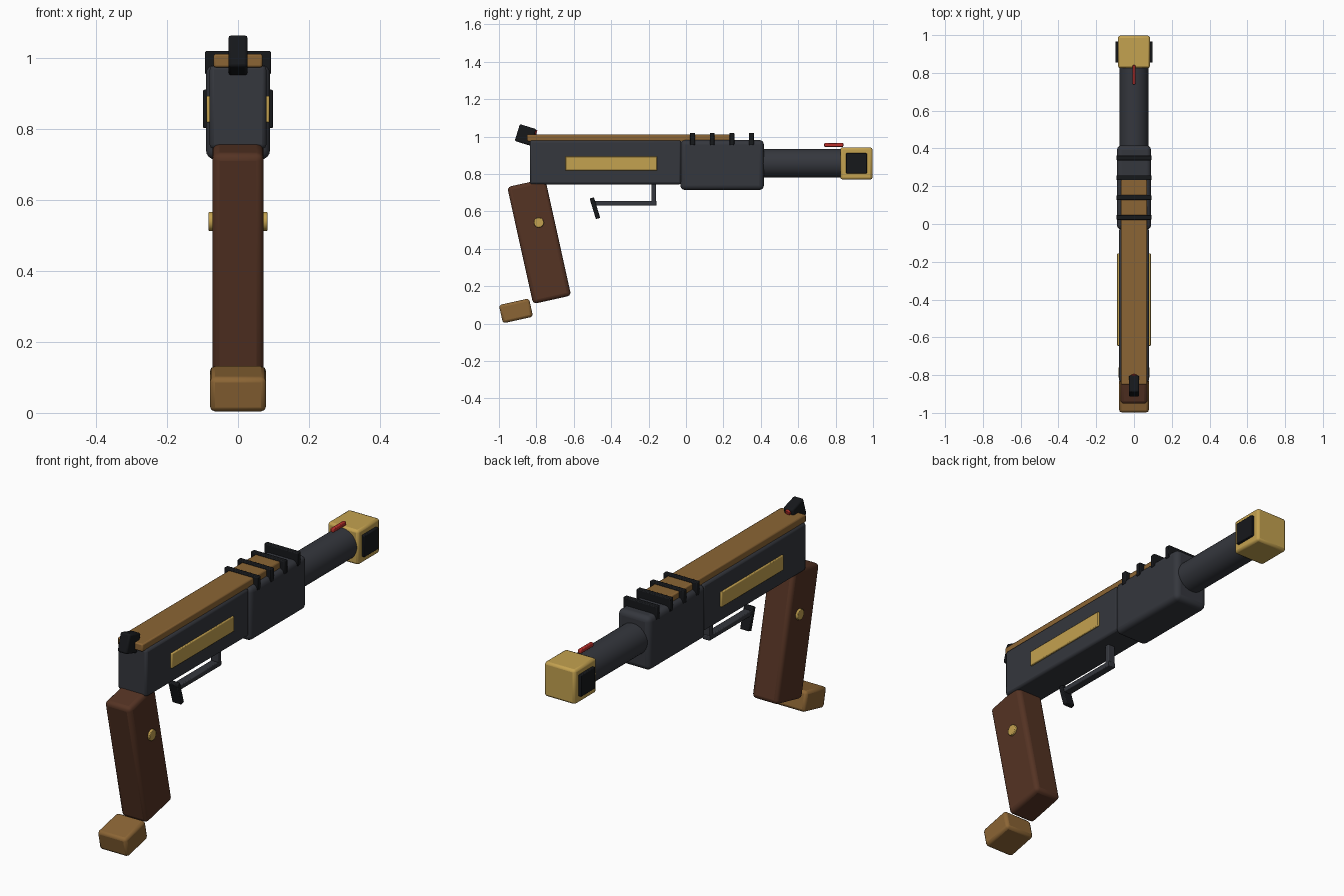
import bpy
from math import radians

if "Cube" in bpy.data.objects:
    bpy.data.objects.remove(bpy.data.objects["Cube"])


def material(name, rgb):
    m = bpy.data.materials.new(name)
    m.diffuse_color = (*rgb, 1)
    m.use_nodes = True
    m.node_tree.nodes["Principled BSDF"].inputs["Base Color"].default_value = m.diffuse_color
    return m


STEEL = material("steel", (0.035, 0.038, 0.047))
BLACK = material("black", (0.008, 0.009, 0.011))
WOOD = material("dark_wood", (0.09, 0.033, 0.017))
BRONZE = material("bronze", (0.26, 0.13, 0.035))
BRASS = material("brass", (0.55, 0.36, 0.08))
RED = material("red", (0.5, 0.03, 0.025))


def finish(o, name, mat, bevel, segments):
    o.name = name
    o.data.materials.append(mat)
    bpy.ops.object.transform_apply(location=False, rotation=False, scale=True)
    if bevel:
        b = o.modifiers.new("bevel", "BEVEL")
        b.width, b.segments = bevel, segments
        b.limit_method = "ANGLE"
    bpy.ops.object.shade_smooth_by_angle(angle=radians(35))
    return o


def box(name, loc, size, mat, bevel=0.004, tilt=0, segments=2):
    bpy.ops.mesh.primitive_cube_add(size=1, location=loc, rotation=(radians(tilt), 0, 0))
    o = bpy.context.object
    o.scale = size
    return finish(o, name, mat, bevel, segments)


def rod(name, loc, radius, length, mat, rot, bevel=0.003, sides=40):
    bpy.ops.mesh.primitive_cylinder_add(vertices=sides, radius=radius, depth=length, location=loc,
                                        rotation=[radians(a) for a in rot])
    return finish(bpy.context.object, name, mat, bevel, 2)


# Main body and barrel
box("receiver", (0, -0.43, 0.862), (0.16, 0.81, 0.235), STEEL, 0.012)
box("fore_block", (0, 0.193, 0.848), (0.18, 0.447, 0.267), STEEL, 0.025, segments=4)
rod("barrel", (0, 0.61, 0.857), 0.077, 0.46, STEEL, (90, 0, 0))

# Brass muzzle block with dark side ports
box("muzzle_block", (0, 0.911, 0.856), (0.17, 0.172, 0.172), BRASS, 0.012)
box("muzzle_ports", (0, 0.911, 0.857), (0.198, 0.112, 0.108), BLACK)

# Top rib with cooling slats
box("top_rib", (0, -0.297, 0.993), (0.138, 1.105, 0.038), BRONZE, 0.006)
for i in range(4):
    box(f"slat_{i + 1}", (0, 0.035 + i * 0.105, 0.987), (0.186, 0.026, 0.066), BLACK)

# Inlaid plates and grip screws, both sides
for side, s in (("left", -1), ("right", 1)):
    box(f"{side}_plate", (s * 0.078, -0.4, 0.856), (0.022, 0.49, 0.075), BRASS)
    rod(f"{side}_grip_screw", (s * 0.073, -0.787, 0.54), 0.027, 0.02, BRASS, (0, 90, 0), sides=24)

# Sights
box("rear_sight", (0, -0.858, 1.008), (0.054, 0.092, 0.094), BLACK, 0.008, tilt=-17)
rod("rear_sight_dot", (0, -0.81, 1.024), 0.014, 0.025, RED, (73, 0, 0), sides=16)
box("front_sight", (0, 0.79, 0.955), (0.017, 0.102, 0.02), RED, 0.004)

# Grip and butt
box("grip", (0, -0.785, 0.44), (0.144, 0.208, 0.64), WOOD, 0.02, tilt=12.5, segments=3)
box("butt", (0, -0.909, 0.068), (0.158, 0.165, 0.1), BRONZE, 0.014, tilt=12.5)

# Trigger guard and trigger
box("guard_bar", (0, -0.33, 0.644), (0.04, 0.345, 0.025), STEEL)
box("guard_post", (0, -0.173, 0.692), (0.04, 0.025, 0.12), STEEL)
box("trigger", (0, -0.487, 0.617), (0.05, 0.024, 0.115), BLACK, tilt=17)
